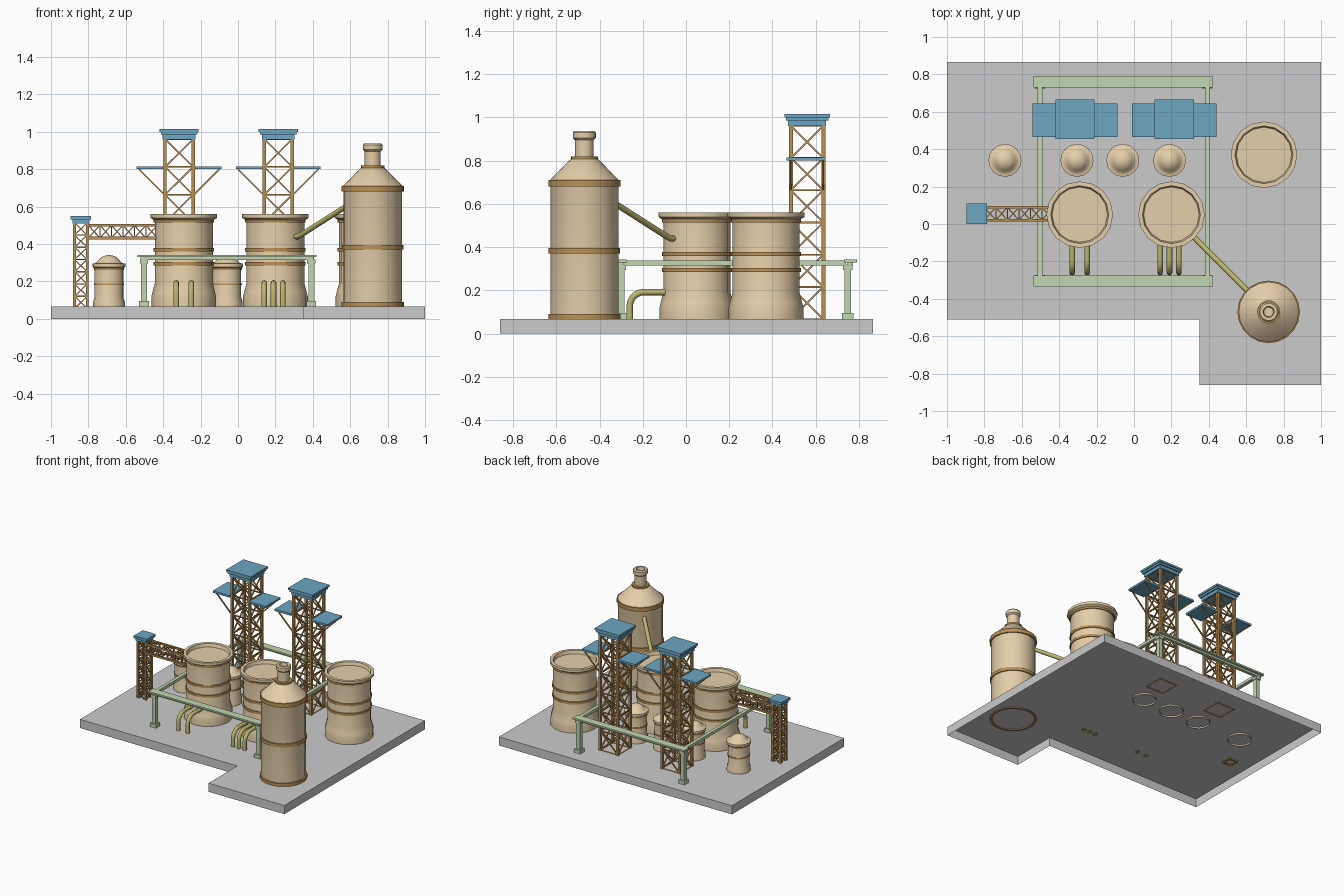
import bpy, bmesh
from math import sin, cos, pi, radians
from mathutils import Vector, Matrix

if "Cube" in bpy.data.objects:
    bpy.data.objects.remove(bpy.data.objects["Cube"])

G = 0.067  # ground level on top of the slab


def material(name, rgb):
    m = bpy.data.materials.new(name)
    m.diffuse_color = (*rgb, 1)
    m.use_nodes = True
    m.node_tree.nodes["Principled BSDF"].inputs["Base Color"].default_value = m.diffuse_color
    return m


TAN = material("tan", (0.78, 0.62, 0.40))
BROWN = material("brown", (0.50, 0.28, 0.09))
BLUE = material("blue", (0.15, 0.38, 0.54))
GREEN = material("green", (0.54, 0.67, 0.44))
OLIVE = material("olive", (0.50, 0.47, 0.16))


def finish(name, bm, mat=None, smooth=False, recalc=True):
    if recalc:
        bmesh.ops.recalc_face_normals(bm, faces=bm.faces)
    me = bpy.data.meshes.new(name)
    bm.to_mesh(me)
    bm.free()
    ob = bpy.data.objects.new(name, me)
    bpy.context.collection.objects.link(ob)
    if mat:
        me.materials.append(mat)
    if smooth:
        bpy.ops.object.select_all(action='DESELECT')
        ob.select_set(True)
        bpy.context.view_layer.objects.active = ob
        bpy.ops.object.shade_smooth_by_angle(angle=radians(30))
    return ob


def lathe(name, x, y, profile, mat, n=16, closed=False):
    """Spin (radius, height) points around a vertical axis."""
    bm = bmesh.new()
    rings = []
    for r, z in profile:
        k = n if r > 0 else 1
        rings.append([bm.verts.new((x + r * cos(2 * pi * i / n), y + r * sin(2 * pi * i / n), z))
                      for i in range(k)])
    pairs = list(zip(rings, rings[1:])) + ([(rings[-1], rings[0])] if closed else [])
    for a, b in pairs:
        for i in range(n):
            j = (i + 1) % n
            quad = [a[i % len(a)], a[j % len(a)], b[j % len(b)], b[i % len(b)]]
            bm.faces.new(list(dict.fromkeys(quad)))
    return finish(name, bm, mat, True, recalc=closed)


def band(name, x, y, r_in, r_out, z0, z1, n=16):
    lathe(name, x, y, [(r_in, z0), (r_out, z0), (r_out, z1), (r_in, z1)], BROWN, n, True)


def box(bm, x0, x1, y0, y1, z0, z1):
    m = Matrix.Translation(((x0 + x1) / 2, (y0 + y1) / 2, (z0 + z1) / 2))
    bmesh.ops.create_cube(bm, size=1, matrix=m @ Matrix.Diagonal((x1 - x0, y1 - y0, z1 - z0, 1)))


def strut(bm, a, b, w):
    a, b = Vector(a), Vector(b)
    d = b - a
    up = 'Y' if abs(d.normalized().z) < 0.99 else 'X'
    rot = d.to_track_quat('Z', up).to_matrix().to_4x4()
    bmesh.ops.create_cube(bm, size=1, matrix=Matrix.Translation((a + b) / 2) @ rot
                          @ Matrix.Diagonal((w, w, d.length, 1)))


def truss(name, corners, step, n, post, brace, cross=True):
    """Four chords with braced panels on every side."""
    bm = bmesh.new()
    c, s = [Vector(p) for p in corners], Vector(step)
    for p in c:
        strut(bm, p, p + s * n, post)
    for k in range(n + 1):
        for i in range(4):
            p, q = c[i] + s * k, c[(i + 1) % 4] + s * k
            strut(bm, p, q, brace)
            if k < n:
                if cross or k % 2:
                    strut(bm, p, q + s, brace)
                if cross or not k % 2:
                    strut(bm, q, p + s, brace)
    return finish(name, bm, BROWN)


def pipe(name, pts, r=0.015):
    cu = bpy.data.curves.new(name, 'CURVE')
    cu.dimensions = '3D'
    cu.bevel_depth, cu.bevel_resolution = r, 2
    sp = cu.splines.new('POLY')
    sp.points.add(len(pts) - 1)
    for p, co in zip(sp.points, pts):
        p.co = (*co, 1)
    sp.use_smooth = True
    cu.materials.append(OLIVE)
    ob = bpy.data.objects.new(name, cu)
    bpy.context.collection.objects.link(ob)
    bpy.ops.object.select_all(action='DESELECT')
    ob.select_set(True)
    bpy.context.view_layer.objects.active = ob
    bpy.ops.object.convert(target='MESH')


# L-shaped slab, hollow underneath
bm = bmesh.new()
outline = [(-1, .865), (-1, -.51), (.35, -.51), (.35, -.86), (1, -.86), (1, .865)]
top = [bm.verts.new((x, y, G)) for x, y in outline]
low = [bm.verts.new((x, y, 0)) for x, y in outline]
bm.faces.new(top)
for i in range(6):
    j = (i + 1) % 6
    bm.faces.new([top[j], top[i], low[i], low[j]])
finish("slab", bm, recalc=False)

# Three wide tanks with flared foot and recessed lid
for i, (x, y) in enumerate([(-.29, .05), (.2, .05), (.695, .37)], 1):
    lathe(f"wide_tank_{i}", x, y, [(.173, G), (.173, .12), (.168, .14), (.155, .19), (.155, .525),
                                   (.178, .54), (.178, .56), (.155, .56), (.148, .535), (0, .535)], TAN)
    for k, z in enumerate([.285, .36, .515], 1):
        band(f"wide_tank_{i}_band_{k}", x, y, .15, .162, z, z + .018)

# Tall tank with conical roof and neck
TX, TY = .72, -.47
lathe("tall_tank", TX, TY, [(.157, .06), (.157, .7), (.16, .71), (.066, .805), (.043, .815), (.043, .895),
                            (.053, .905), (.053, .93), (.046, .938), (.03, .938), (.025, .91), (0, .91)], TAN, 20)
for k, (r, a, b) in enumerate([(.167, .06, .09), (.165, .37, .395), (.167, .68, .71)], 1):
    band(f"tall_tank_band_{k}", TX, TY, .15, r, a, b, 20)
band("tall_tank_neck_band", TX, TY, .04, .062, .805, .82, 20)

# Small domed tanks
for i, x in enumerate([-.69, -.305, -.06, .19], 1):
    dome = [(.073 * cos(a * pi / 12), .268 + .073 * sin(a * pi / 12)) for a in range(1, 6)]
    lathe(f"domed_tank_{i}", x, .34, [(.085, .055), (.085, .09), (.077, .115), (.077, .27), (.088, .278),
                                      (.088, .295), (.075, .297)] + dome[1:] + [(0, .341)], TAN)
    for k, z in enumerate([.18, .262], 1):
        band(f"domed_tank_{i}_band_{k}", x, .34, .07, .081, z, z + .01)

# Two lattice towers with roof and side platforms
for i, x in enumerate([-.315, .215], 1):
    y, h, s = .56, .075, .149
    truss(f"tower_{i}_frame", [(x + a * h, y + b * h, G) for a, b in ((-1, -1), (1, -1), (1, 1), (-1, 1))],
          (0, 0, s), 6, .018, .008)
    bm = bmesh.new()
    box(bm, x - .088, x + .088, y - .088, y + .088, .96, .985)
    box(bm, x - .098, x + .098, y - .098, y + .098, .985, 1.0)
    box(bm, x - .105, x + .105, y - .105, y + .105, 1.0, 1.015)
    finish(f"tower_{i}_roof", bm, BLUE)
    bm, br = bmesh.new(), bmesh.new()
    for d in (-1, 1):
        x0, x1 = sorted((x + d * .085, x + d * .227))
        box(bm, x0, x1, y - .095, y + .085, .80, .815)
        for b in (-1, 1):
            strut(br, (x + d * h, y + b * h, .66), (x + d * .215, y + b * h, .80), .008)
    finish(f"tower_{i}_platforms", bm, BLUE)
    finish(f"tower_{i}_platform_struts", br, BROWN)

# Small lattice tower with bridge to the first wide tank
x, y, h = -.84, .055, .034
truss("small_tower_frame", [(x + a * h, y + b * h, .055) for a, b in ((-1, -1), (1, -1), (1, 1), (-1, 1))],
      (0, 0, .0655), 7, .014, .006)
bm = bmesh.new()
box(bm, x - .045, x + .045, y - .045, y + .045, .51, .53)
box(bm, x - .055, x + .055, y - .055, y + .055, .53, .55)
finish("small_tower_roof", bm, BLUE)
truss("bridge_frame", [(-.80, y - h, .432), (-.80, y + h, .432), (-.80, y + h, .5), (-.80, y - h, .5)],
      (.0615, 0, 0), 6, .014, .006, False)

# Green gantry: flanged beams on footed posts
bm = bmesh.new()
for y in (-.305, .76):
    box(bm, -.537, .42, y - .03, y + .03, .33, .342)
    box(bm, -.52, .403, y - .012, y + .012, .315, .33)
for x in (-.503, .392):
    box(bm, x - .013, x + .013, -.29, .74, .316, .338)
finish("gantry_beams", bm, GREEN)
bm = bmesh.new()
for x in (-.503, .392):
    for y in (-.3, .748):
        box(bm, x - .016, x + .016, y - .016, y + .016, .09, .32)
        box(bm, x - .026, x + .026, y - .026, y + .026, G, .095)
        box(bm, x - .022, x + .022, y - .022, y + .022, .295, .316)
finish("gantry_posts", bm, GREEN)

# Elbow drain pipes and the slanted transfer pipe
for i, x in enumerate([-.33, -.25, .14, .19, .24], 1):
    bend = [(x, -.195 - .065 * sin(a * pi / 12), .127 + .065 * cos(a * pi / 12)) for a in range(7)]
    pipe(f"drain_pipe_{i}", [(x, -.05, .192)] + bend + [(x, -.26, .06)])
pipe("transfer_pipe", [(.27, -.02, .44), (.32, -.07, .44), (.34, -.09, .45), (.63, -.38, .635)])
